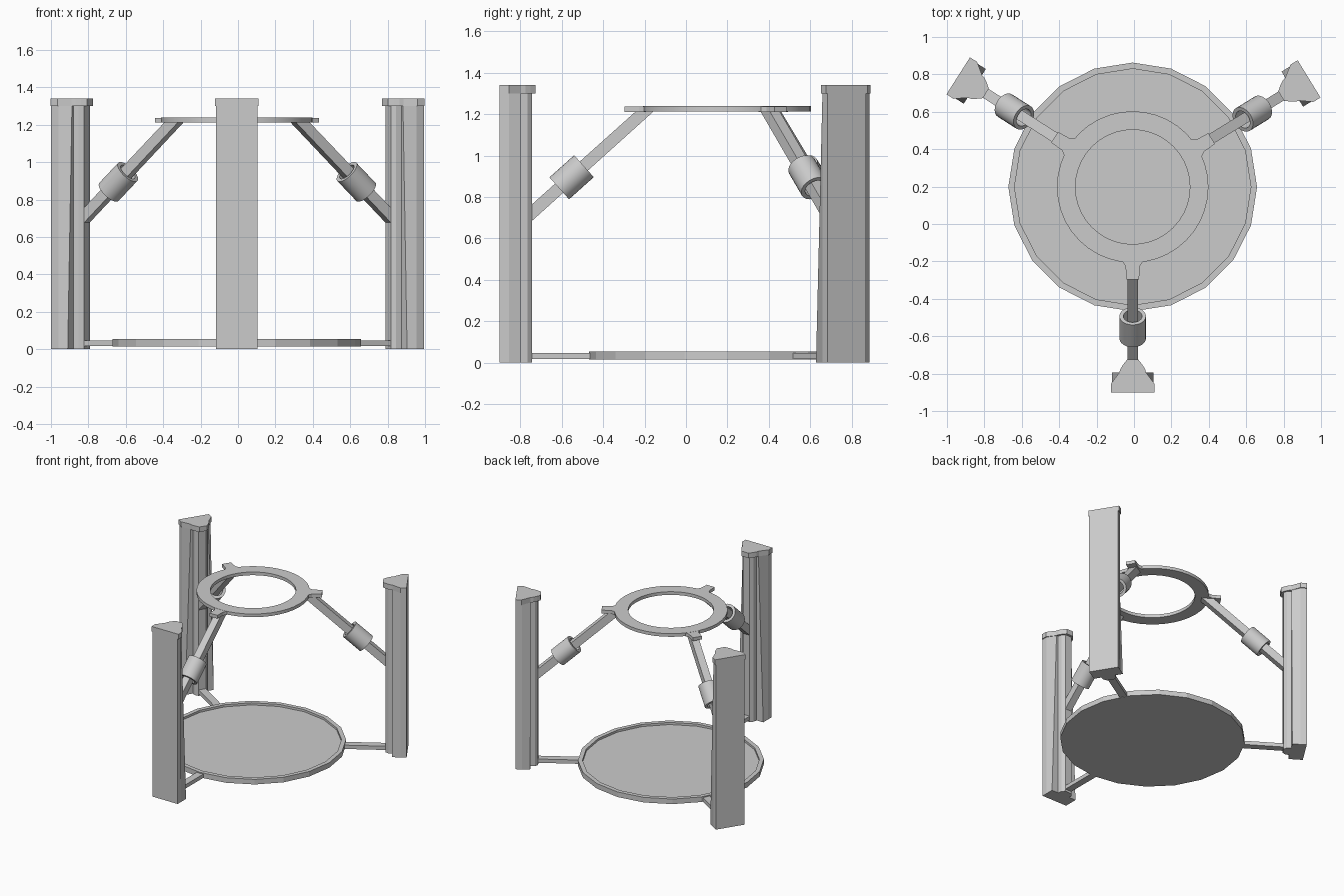
import bpy, bmesh, math
from mathutils import Matrix, Vector

if "Cube" in bpy.data.objects:
    bpy.data.objects.remove(bpy.data.objects["Cube"])

CENTRE = Vector((-0.007, 0.198, 0))
# tower direction (degrees) and distance of its outer face from the centre
TOWERS = {"front": (-90, 1.098), "right": (31.5, 1.106), "left": (147.5, 1.106)}


def loft(name, loops, closed=False, angle=0, smooth=False, matrix=None):
    """Bridge loops of equal length; cap the ends unless closed into a ring."""
    bm = bmesh.new()
    rows = [[bm.verts.new(p) for p in loop] for loop in loops]
    n = len(rows[0])
    pairs = list(zip(rows, rows[1:])) + ([(rows[-1], rows[0])] if closed else [])
    for a, b in pairs:
        for i in range(n):
            j = (i + 1) % n
            bm.faces.new((a[i], a[j], b[j], b[i]))
    if not closed:
        bm.faces.new(rows[0])
        bm.faces.new(rows[-1])
    if matrix:
        bm.transform(matrix)
    bmesh.ops.recalc_face_normals(bm, faces=bm.faces)
    mesh = bpy.data.meshes.new(name)
    bm.to_mesh(mesh)
    bm.free()
    if smooth:
        mesh.shade_smooth()
        mesh.set_sharp_from_angle(angle=math.radians(35))
    ob = bpy.data.objects.new(name, mesh)
    ob.location = CENTRE
    ob.rotation_euler.z = math.radians(angle)
    bpy.context.collection.objects.link(ob)
    return ob


def circle(r, z, n):
    return [(r * math.cos(math.tau * i / n), r * math.sin(math.tau * i / n), z) for i in range(n)]


def section(half, r, z):
    """Mirror a half profile of (depth, half width) into a horizontal loop."""
    return [(r - d, u, z) for d, u in half] + [(r - d, -u, z) for d, u in reversed(half)]


def slab(name, profile, half_width, angle):
    """Extrude a (radius, z) profile sideways."""
    return loft(name, [[(r, u, z) for r, z in profile] for u in (-half_width, half_width)], angle=angle)


# round bed with a raised rim
loft("bed", [circle(0.665, 0.015, 20), circle(0.665, 0.055, 20),
             circle(0.632, 0.055, 20), circle(0.632, 0.038, 20)])

# upper ring
loft("top_ring", [circle(0.405, 1.213, 40), circle(0.405, 1.238, 40),
                  circle(0.306, 1.238, 40), circle(0.306, 1.213, 40)], closed=True, smooth=True)

for side, (ang, R) in TOWERS.items():
    # column: front wings get narrower towards the top
    def column(wing):
        return [(0, 0.11), (0.045, 0.11), (0.105, wing), (0.105, 0.052), (0.135, 0.048), (0.157, 0.028)]
    loft(side + "_tower", [section(column(0.11), R, 0), section(column(0.068), R, 1.305)], angle=ang)

    # cap on the column
    cap = [(0, 0.117), (0.045, 0.117), (0.105, 0.072), (0.125, 0.066), (0.15, 0.05), (0.175, 0.03)]
    loft(side + "_tower_cap", [section(cap, R, 1.3), section(cap, R, 1.34)], angle=ang)

    # bar joining the bed to the column
    slab(side + "_bed_bar", [(0.64, 0.017), (R - 0.1, 0.017), (R - 0.1, 0.047), (0.64, 0.047)], 0.028, ang)

    # flared tab on the ring
    tab = [(0.39, 0.06), (0.425, 0.038), (0.495, 0.034)]
    loft(side + "_ring_tab", [[(r, u, z) for r, u in tab] + [(r, -u, z) for r, u in reversed(tab)]
                              for z in (1.211, 1.237)], angle=ang)

    # sloping arm, cut upright at the column and level under the ring
    slab(side + "_arm", [(0.955, 0.672), (0.955, 0.752), (0.438, 1.215), (0.352, 1.215)], 0.028, ang)

    # hollow collar round the arm
    axis = Vector((-0.745, 0, 0.667))
    place = Matrix.Translation((0.75, 0, 0.895)) @ axis.to_track_quat('Z', 'Y').to_matrix().to_4x4()
    loft(side + "_arm_collar", [circle(0.071, -0.08, 24), circle(0.071, 0.08, 24),
                                circle(0.05, 0.08, 24), circle(0.05, -0.08, 24)],
         closed=True, angle=ang, smooth=True, matrix=place)
